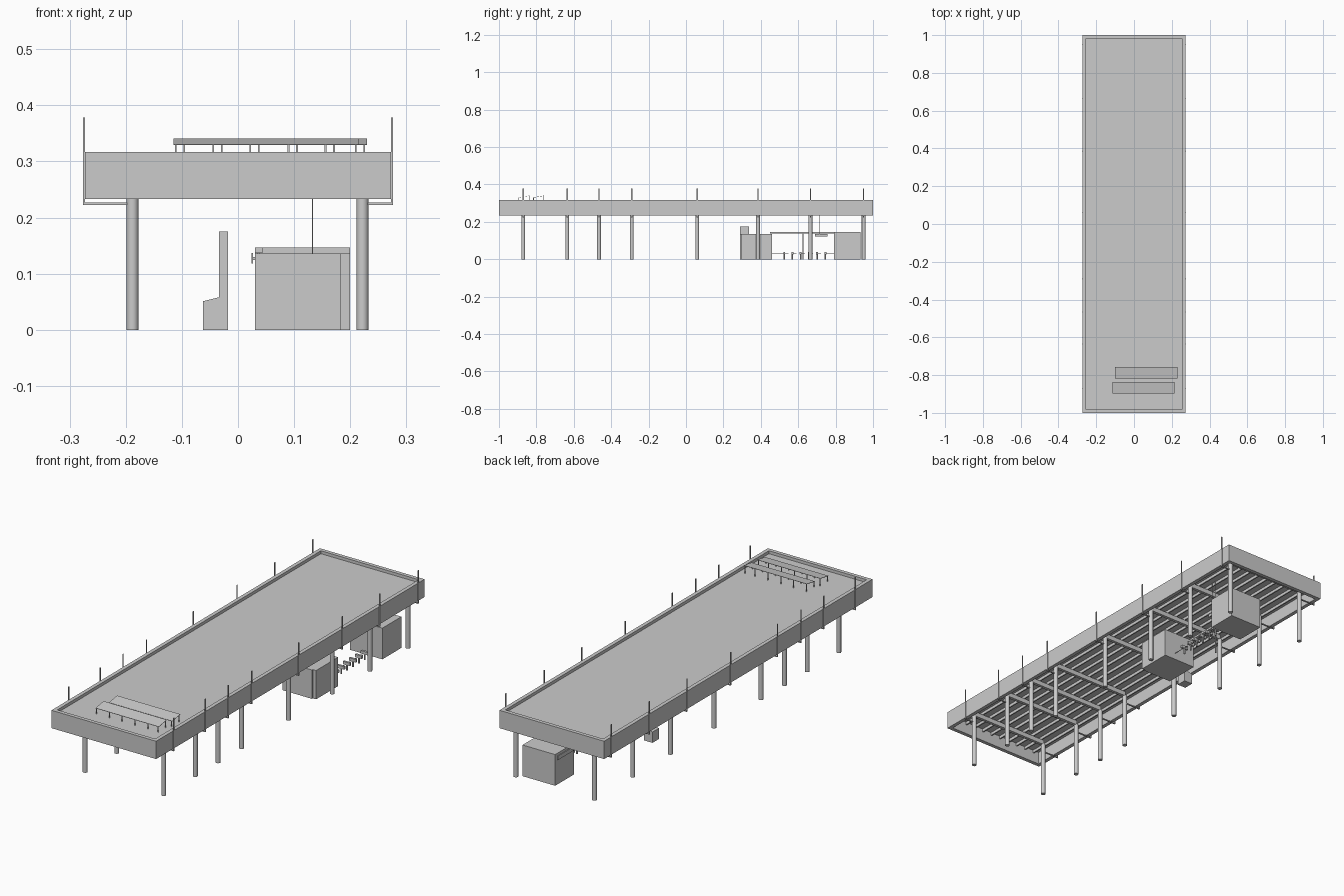
import bpy, bmesh, math

if "Cube" in bpy.data.objects:
    bpy.data.objects.remove(bpy.data.objects["Cube"])


def finish(bm, name, smooth=False):
    bmesh.ops.recalc_face_normals(bm, faces=bm.faces[:])
    me = bpy.data.meshes.new(name)
    bm.to_mesh(me)
    bm.free()
    ob = bpy.data.objects.new(name, me)
    bpy.context.collection.objects.link(ob)
    if smooth:
        bpy.ops.object.select_all(action='DESELECT')
        ob.select_set(True)
        bpy.context.view_layer.objects.active = ob
        bpy.ops.object.shade_smooth_by_angle()
    return ob


def add_box(bm, x0, x1, y0, y1, z0, z1):
    vs = bmesh.ops.create_cube(bm, size=1)["verts"]
    for v in vs:
        v.co.x = x1 if v.co.x > 0 else x0
        v.co.y = y1 if v.co.y > 0 else y0
        v.co.z = z1 if v.co.z > 0 else z0


def add_post(bm, x, y, z0, z1, r, n=20):
    vs = bmesh.ops.create_cone(bm, cap_ends=True, segments=n, radius1=r, radius2=r, depth=z1 - z0)["verts"]
    bmesh.ops.translate(bm, verts=vs, vec=(x, y, (z0 + z1) / 2))


def boxes(name, specs):
    bm = bmesh.new()
    for s in specs:
        add_box(bm, *s)
    return finish(bm, name)


W, RIM, Z0, Z1 = 0.273, 0.018, 0.233, 0.317
COL_Y = (-0.87, -0.635, -0.465, -0.29, 0.06, 0.385, 0.665, 0.95)
COL_X = (-0.188, 0.222)

# Canopy: fascia ring around a recessed deck
boxes("canopy_fascia", [
    (-W, -W + RIM, -1, 1, Z0, Z1), (W - RIM, W, -1, 1, Z0, Z1),
    (-W + RIM, W - RIM, -1, -1 + RIM, Z0, Z1), (-W + RIM, W - RIM, 1 - RIM, 1, Z0, Z1)])
boxes("roof_deck", [(-W + RIM, W - RIM, -1 + RIM, 1 - RIM, 0.293, 0.303)])
boxes("deck_joists", [(x - 0.003, x + 0.003, -1 + RIM, 1 - RIM, 0.279, 0.293)
                      for x in [-0.225 + 0.05 * i for i in range(10)]])

# Column pairs with cross beams
bm = bmesh.new()
for y in COL_Y:
    for x in COL_X:
        add_post(bm, x, y, 0, 0.26, 0.0105)
finish(bm, "columns", smooth=True)
boxes("cross_beams", [(COL_X[0], COL_X[1], y - 0.007, y + 0.007, 0.257, 0.279) for y in COL_Y])

# Bracket arms reaching from each column to upright rods outside the fascia
bars = []
for y in COL_Y:
    bars += [(-0.276, -0.19, y - 0.003, y + 0.003, 0.222, 0.2265),
             (0.222, 0.276, y - 0.003, y + 0.003, 0.222, 0.2265)]
    for s in (-0.2745, 0.2745):
        bars.append((s - 0.0015, s + 0.0015, y - 0.003, y + 0.003, 0.222, 0.378))
boxes("bracket_rods", bars)

# Tilted roof panels on short legs
for i, (x0, y0) in enumerate(((-0.115, -0.897), (-0.1, -0.818))):
    bm = bmesh.new()
    pts = [(x0, y0, 0.329), (x0 + 0.33, y0, 0.329), (x0 + 0.33, y0 + 0.06, 0.339), (x0, y0 + 0.06, 0.339)]
    f = bm.faces.new([bm.verts.new(p) for p in pts])
    ret = bmesh.ops.extrude_face_region(bm, geom=[f])["geom"]
    bmesh.ops.translate(bm, vec=(0, 0, 0.0015), verts=[g for g in ret if isinstance(g, bmesh.types.BMVert)])
    finish(bm, "roof_panel_%d" % (i + 1))
    legs = []
    for dx in (0.004, 0.071, 0.137, 0.205, 0.271, 0.325):
        for dy, top in ((0.001, 0.3295), (0.057, 0.3385)):
            legs.append((x0 + dx - 0.0015, x0 + dx + 0.0015, y0 + dy, y0 + dy + 0.003, 0.303, top))
    boxes("roof_panel_legs_%d" % (i + 1), legs)

# Ticket machine: side profile extruded along y
bm = bmesh.new()
prof = [(-0.062, 0), (-0.018, 0), (-0.018, 0.175), (-0.034, 0.175), (-0.034, 0.058), (-0.062, 0.051)]
f = bm.faces.new([bm.verts.new((x, 0.29, z)) for x, z in prof])
ret = bmesh.ops.extrude_face_region(bm, geom=[f])["geom"]
bmesh.ops.translate(bm, vec=(0, 0.048, 0), verts=[g for g in ret if isinstance(g, bmesh.types.BMVert)])
finish(bm, "ticket_machine")

# Two booths joined by a beam with a middle post
boxes("front_booth", [(0.03, 0.183, 0.29, 0.46, 0, 0.136), (0.183, 0.2, 0.296, 0.46, 0, 0.136)])
boxes("rear_booth", [(0.03, 0.2, 0.79, 0.932, 0, 0.147)])
boxes("link_beam", [(0.03, 0.044, 0.45, 0.79, 0.137, 0.147),
                    (0.035, 0.039, 0.623, 0.627, 0, 0.137)])
boxes("booth_sign", [(0.024, 0.027, 0.805, 0.92, 0.118, 0.137),
                     (0.027, 0.03, 0.83, 0.834, 0.124, 0.13),
                     (0.027, 0.03, 0.89, 0.894, 0.124, 0.13)])

# Hanging board on two wires
boxes("hanging_board", [(0.131, 0.135, 0.69, 0.757, 0.122, 0.136)])
boxes("hanging_wires", [(0.132, 0.134, y - 0.001, y + 0.001, 0.136, 0.293) for y in (0.713, 0.735)])

# Row of turnstiles with arms
bm = bmesh.new()
for i in range(6):
    y = 0.525 + 0.044 * i
    add_post(bm, 0.14, y, 0, 0.03, 0.004, 10)
    add_box(bm, 0.122, 0.158, y - 0.005, y + 0.005, 0.026, 0.04)
    add_box(bm, 0.138, 0.142, y + 0.005, y + 0.022, 0.03, 0.033)
finish(bm, "turnstiles")
boxes("gate_rails", [(0.139, 0.141, 0.46, 0.522, 0.031, 0.033), (0.139, 0.141, 0.745, 0.79, 0.031, 0.033)])
